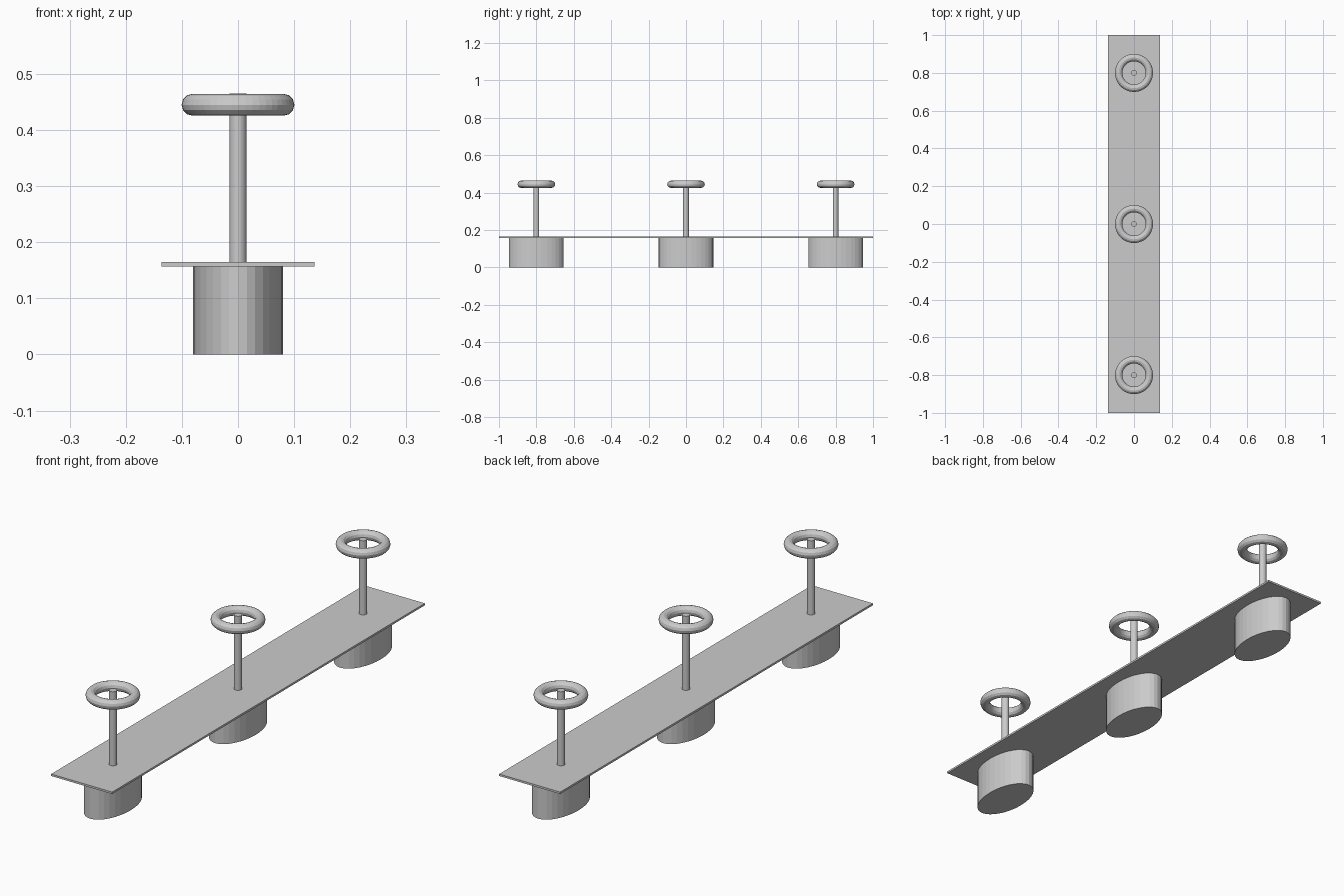
import bpy

if "Cube" in bpy.data.objects:
    bpy.data.objects.remove(bpy.data.objects["Cube"])


def cylinder(name, rx, ry, y, z0, z1, sides=32):
    bpy.ops.mesh.primitive_cylinder_add(vertices=sides, radius=1, depth=1,
                                        location=(0, y, (z0 + z1) / 2))
    ob = bpy.context.object
    ob.name = name
    ob.scale = (rx, ry, z1 - z0)
    bpy.ops.object.transform_apply(location=False, rotation=False, scale=True)
    return ob


# Long thin plate
bpy.ops.mesh.primitive_cube_add(size=1, location=(0, 0, 0.161))
plate = bpy.context.object
plate.name = "plate"
plate.scale = (0.273, 2.0, 0.008)
bpy.ops.object.transform_apply(location=False, rotation=False, scale=True)

for i, y in enumerate((-0.8, 0, 0.8), 1):
    # Oval foot below the plate
    cylinder(f"oval_foot_{i}", 0.08, 0.146, y, 0, 0.158)
    # Upright post
    cylinder(f"post_{i}", 0.015, 0.015, y, 0.16, 0.465)
    # Ring around the top of the post
    bpy.ops.mesh.primitive_torus_add(location=(0, y, 0.445), major_radius=0.081,
                                     minor_radius=0.0195, major_segments=48,
                                     minor_segments=12)
    bpy.context.object.name = f"ring_{i}"
